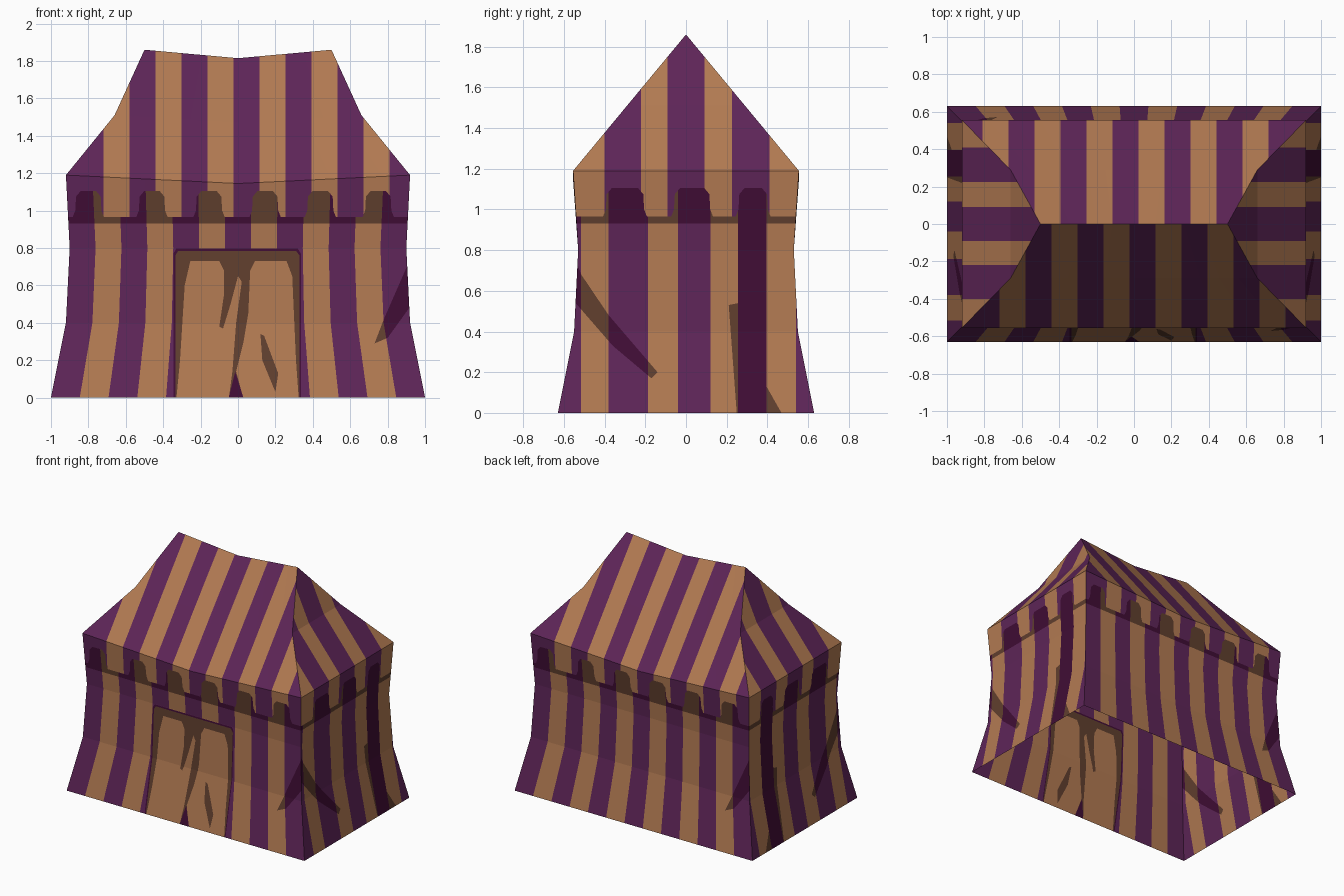
import bpy, bmesh, math
from mathutils import Vector, Matrix

if "Cube" in bpy.data.objects:
    bpy.data.objects.remove(bpy.data.objects["Cube"])


def srgb(r, g, b):
    lin = [(c / 255 / 12.92) if c < 11 else ((c / 255 + 0.055) / 1.055) ** 2.4 for c in (r, g, b)]
    return (*lin, 1.0)


# Four cloth colours; index + 2 is the deep-dyed version of a stripe
MATS = []
for name, rgb in (("purple_cloth", (94, 37, 88)), ("tan_cloth", (178, 122, 82)),
                  ("deep_purple", (64, 13, 53)), ("brown", (96, 63, 46))):
    m = bpy.data.materials.new(name)
    m.diffuse_color = srgb(*rgb)
    m.use_nodes = True
    m.node_tree.nodes["Principled BSDF"].inputs["Base Color"].default_value = m.diffuse_color
    MATS.append(m)
PURPLE, TAN, DEEP, BROWN = range(4)
TAB_Z, TRIM_Z = 0.965, 0.93

# Tent profile rows: x half size, y half size, height at corner, sag height mid-front
ROWS = [(1.0, .63, 0, 0), (.92, .55, .4, .4), (.9, .53, .8, .8),
        (.92, .555, 1.19, 1.145), (.66, .29, 1.51, 1.47), (.5, 0, 1.86, 1.815)]


def half_x(z):
    for a, b in zip(ROWS, ROWS[1:]):
        if z <= b[2]:
            return a[0] + (b[0] - a[0]) * (z - a[2]) / (b[2] - a[2])
    return ROWS[-1][0]


def inside(p, poly):
    hit = False
    for (x1, y1), (x2, y2) in zip(poly, poly[1:] + poly[:1]):
        if (y1 > p[1]) != (y2 > p[1]) and p[0] < (x2 - x1) * (p[1] - y1) / (y2 - y1) + x1:
            hit = not hit
    return hit


def cut(bm, a, b, lo, hi):
    """Slice faces overlapping the (u, z) box lo-hi along the line a-b."""
    faces = []
    for f in bm.faces:
        us = [v.co.x for v in f.verts]
        zs = [v.co.z for v in f.verts]
        if max(us) > lo[0] and min(us) < hi[0] and max(zs) > lo[1] and min(zs) < hi[1]:
            faces.append(f)
    geom = set(faces)
    for f in faces:
        geom.update(f.edges)
        geom.update(f.verts)
    n = Vector((b[1] - a[1], 0, a[0] - b[0])).normalized()
    bmesh.ops.bisect_plane(bm, geom=list(geom), dist=1e-5,
                           plane_co=(a[0], 0, a[1]), plane_no=n)


def carve(bm, poly):
    lo = [min(p[i] for p in poly) for i in (0, 1)]
    hi = [max(p[i] for p in poly) for i in (0, 1)]
    for a, b in zip(poly, poly[1:] + poly[:1]):
        cut(bm, a, b, lo, hi)


def gap(c, w):
    """Opening between two hanging tabs of the valance."""
    half = [(w + .018, TAB_Z), (w + .004, 1.0), (w, 1.075), (w - .025, 1.105)]
    return [(c + u, z) for u, z in half] + [(c - u, z) for u, z in reversed(half)]


def stripe(u, edges, first):
    return (first + sum(e < u for e in edges)) % 2


def panel(name, cols, front, roof_edges, roof_first, wall_edges, gaps, patches, matrix, flip=False):
    # Grid from ground to ridge, in front-facing coordinates
    bm = bmesh.new()
    grid = []
    for x, y, ze, zm in ROWS:
        w, d = (x, y) if front else (y, x)
        grid.append([bm.verts.new((c * w, -d, zm + (ze - zm) * abs(c) if front else ze)) for c in cols])
    for r0, r1 in zip(grid, grid[1:]):
        for i in range(len(cols) - 1):
            bm.faces.new((r0[i], r0[i + 1], r1[i + 1], r1[i]))
    bmesh.ops.remove_doubles(bm, verts=bm.verts[:], dist=1e-4)
    # Cuts for trim, stripes, valance gaps and painted patches
    for z in (TRIM_Z, TAB_Z):
        cut(bm, (-1, z), (1, z), (-2, z - .01), (2, z + .01))
    for e in roof_edges:
        cut(bm, (e, 0), (e, 2), (-2, TAB_Z + .001), (2, 3))
    if not front:
        for e in wall_edges:
            cut(bm, (e, 0), (e, 2), (-2, -1), (2, 1.11))
    for g in gaps:
        carve(bm, g)
    for poly, _ in patches:
        carve(bm, poly)
    # Colour rule
    for f in bm.faces:
        c = f.calc_center_median()
        p = (c.x, c.z)
        if c.z > TAB_Z and not any(inside(p, g) for g in gaps):
            f.material_index = stripe(c.x, roof_edges, roof_first)
            continue
        t = c.x / half_x(c.z) if front else c.x
        col = stripe(t, wall_edges, PURPLE)
        shade = c.z > TRIM_Z
        fixed = None
        for poly, paint in patches:
            if inside(p, poly):
                if paint is None:
                    shade = True
                else:
                    fixed = paint
        f.material_index = fixed if fixed is not None else col + (2 if shade else 0)
    bmesh.ops.transform(bm, matrix=matrix, verts=bm.verts[:])
    if flip:
        bmesh.ops.reverse_faces(bm, faces=bm.faces[:])
    mesh = bpy.data.meshes.new(name)
    bm.to_mesh(mesh)
    bm.free()
    for m in MATS:
        mesh.materials.append(m)
    bpy.context.collection.objects.link(bpy.data.objects.new(name, mesh))


# Front and back: thirteen tapering wall stripes
front_wall = [(2 * k - 13) / 13 for k in range(1, 13)]
front_cols = sorted([-1, 0, 1] + front_wall)
front_roof = [-.72 + .139 * k for k in range(12)]
front_gaps = [gap(c, .066) for c in (-.8, -.46, -.155, .145, .44, .75)]
fold = ([(.73, .29), (.8, .32), (.93, .5), (.92, .74), (.78, .42)], None)

# Doorway with two parted flaps
door = [
    ([(-.345, -.01), (-.345, .77), (-.33, .797), (.32, .797), (.336, .77), (.336, -.01)], DEEP),
    ([(-.335, -.01), (-.335, .76), (-.32, .785), (.31, .785), (.329, .76), (.329, -.01)], BROWN),
    ([(-.33, -.01), (-.31, .2), (-.285, .6), (-.255, .73), (-.1, .73), (-.075, .68), (-.075, .55),
      (-.1, .38), (-.08, .37), (-.04, .5), (0, .65), (.02, .62), (-.01, .4), (-.03, .14), (-.05, -.01)], TAN),
    ([(.03, -.01), (-.01, .14), (.03, .3), (.055, .45), (.065, .68), (.09, .73), (.26, .73),
      (.29, .65), (.31, .2), (.325, -.01)], TAN),
    ([(-.052, -.01), (.032, -.01), (-.015, .14)], DEEP),
    ([(.12, .34), (.14, .33), (.215, .13), (.2, .03), (.13, .2)], BROWN),
]

# Sides: upright stripes with draped folds
side_wall = [-.515, -.38, -.186, -.04, .12, .255, .395, .54]
side_roof = [-.4, -.22, -.09, .09, .225, .41]
side_gaps = [gap(-.3, .09), gap(.03, .085), gap(.33, .068)]
side_folds = [
    ([(-.56, .8), (-.515, .68), (-.38, .48), (-.14, .2), (-.17, .17), (-.36, .33), (-.56, .56)], None),
    ([(.21, .53), (.257, .54), (.27, .3), (.39, .14), (.475, -.01), (.25, -.01)], None),
    ([(.255, -.01), (.395, -.01), (.395, .94), (.255, .94)], None),
]

turn = lambda deg: Matrix.Rotation(math.radians(deg), 4, 'Z')
front_args = (front_cols, True, front_roof, PURPLE, front_wall, front_gaps)
side_args = ([-1, 0, 1], False, side_roof, TAN, side_wall, side_gaps, side_folds)
panel("front_canvas", *front_args, [fold] + door, turn(0))
panel("back_canvas", *front_args, [fold], turn(180))
panel("right_canvas", *side_args, turn(90))
panel("left_canvas", *side_args, Matrix.Scale(-1, 4, (1, 0, 0)) @ turn(90), True)
